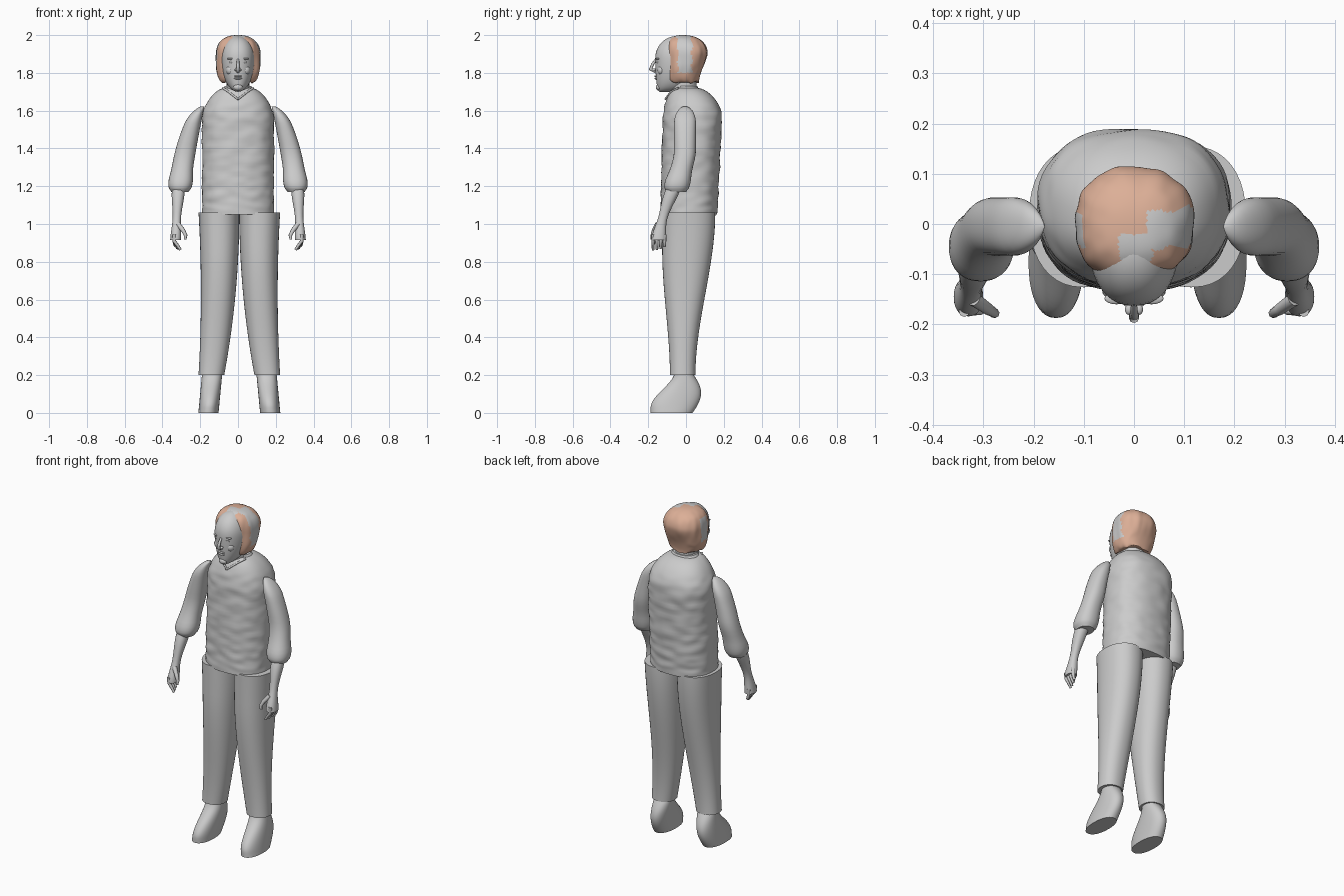
import bpy, bmesh, math
from mathutils import Vector, noise

cube = bpy.data.objects.get("Cube")
if cube:
    bpy.data.objects.remove(cube, do_unlink=True)


def material(name, rgb):
    mat = bpy.data.materials.new(name)
    mat.use_nodes = True
    mat.diffuse_color = (*rgb, 1)
    mat.node_tree.nodes["Principled BSDF"].inputs["Base Color"].default_value = (*rgb, 1)
    return mat


GREY = material("plain grey", (.6, .6, .6))
PEACH = material("peach hair", (.72, .43, .31))


def mix(start, end, t):
    return start + (end - start) * t


def ease(t):
    t = max(0, min(1, t))
    return t * t * (3 - 2 * t)


def dome(t, start, power=2):
    """Stay at one until start, then round off towards the end."""
    u = max(0, (t - start) / (1 - start))
    return max(.03, max(0, 1 - u ** power) ** (1 / power))


def finish(name, bm, mats):
    bmesh.ops.recalc_face_normals(bm, faces=bm.faces)
    mesh = bpy.data.meshes.new(name)
    bm.to_mesh(mesh)
    bm.free()
    obj = bpy.data.objects.new(name, mesh)
    bpy.context.collection.objects.link(obj)
    for mat in mats:
        mesh.materials.append(mat)
    bpy.ops.object.select_all(action='DESELECT')
    bpy.context.view_layer.objects.active = obj
    obj.select_set(True)
    bpy.ops.object.shade_smooth_by_angle(angle=math.radians(50))
    return obj


def loft(name, bottom, top, outline, side=1, segments=40, rows=24, power=.9,
         mats=(GREY,), shape=None, rule=None):
    """Skin level ovals; outline(t) gives their low x, high x, low y, high y."""
    bm = bmesh.new()
    rings = []
    for row in range(rows + 1):
        t = (1 - math.cos(math.pi * row / rows)) / 2
        left, right, front, back = outline(t)
        ring = []
        for k in range(segments):
            angle = math.tau * k / segments
            c, s = math.cos(angle), math.sin(angle)
            u = (1 + math.copysign(abs(c) ** power, c)) / 2
            v = (1 + math.copysign(abs(s) ** power, s)) / 2
            co = Vector((side * mix(left, right, u), mix(front, back, v), mix(bottom, top, t)))
            ring.append(bm.verts.new(shape(co) if shape else co))
        rings.append(ring)
    for lower, upper in zip(rings, rings[1:]):
        for k in range(segments):
            n = (k + 1) % segments
            bm.faces.new((lower[k], lower[n], upper[n], upper[k]))
    bm.faces.new(rings[0])
    bm.faces.new(rings[-1])
    if rule:
        for face in bm.faces:
            face.material_index = rule(face.calc_center_median())
    return finish(name, bm, mats)


def ball(name, location, size):
    bm = bmesh.new()
    bmesh.ops.create_uvsphere(bm, u_segments=16, v_segments=10, radius=1)
    obj = finish(name, bm, [GREY])
    obj.location, obj.scale = location, size


def tube(name, points, start_radius, end_radius):
    curve = bpy.data.curves.new(name, 'CURVE')
    curve.dimensions = '3D'
    curve.bevel_depth = 1
    curve.bevel_resolution = 2
    curve.use_fill_caps = True
    spline = curve.splines.new('POLY')
    spline.points.add(len(points) - 1)
    for i, (point, co) in enumerate(zip(spline.points, points)):
        point.co = (*co, 1)
        point.radius = mix(start_radius, end_radius, i / (len(points) - 1))
    spline.use_smooth = True
    curve.materials.append(GREY)
    obj = bpy.data.objects.new(name, curve)
    bpy.context.collection.objects.link(obj)


# Crumpled shirt with rounded shoulders
def shirt(t):
    round_off = dome(t, .75, 1.7)
    half = mix(.07, .19, round_off)
    depth = mix(.06, mix(.15, .16, t), round_off)
    middle = mix(0, mix(.015, .04, t), round_off)
    return -half, half, middle - depth, middle + depth


def crumple(co):
    amount = ease((co.z - 1.05) * 20) * ease((1.66 - co.z) * 20)
    out = Vector((co.x, co.y, 0)).normalized()
    return co + out * amount * .006 * noise.noise(Vector((co.x * 14, co.y * 14, co.z * 26)))


loft("shirt_body", 1.05, 1.72, shirt, segments=72, rows=64, power=.85, shape=crumple)


# Collar and neck
def collar(t):
    half = mix(.11, .07, t)
    return -half, half, -.05, mix(.08, .06, t)


loft("collar", 1.68, 1.73, collar, rows=4)
loft("neck", 1.66, 1.8, lambda t: (-.06, .06, -.08, .055), rows=4)
for side in (1, -1):
    tube("collar_edge", [(side * .08, -.04, 1.72), (side * .05, -.08, 1.7), (0, -.11, 1.66)],
         .006, .005)


# Head
def head(t):
    crown, jaw = dome(t, .6), dome(1 - t, .4)
    half = .09 * crown * jaw
    front = mix(-.05, mix(-.14, -.163, jaw), crown)
    back = mix(-.05, mix(-.09, .09, jaw), crown)
    return -half, half, front, back


loft("head", 1.7, 1.995, head)

# Face
tube("nose", [(0, -.16, 1.87), (0, -.177, 1.845), (0, -.188, 1.82), (0, -.16, 1.81)], .006, .012)
for lip, height in (("upper_lip", 1.782), ("lower_lip", 1.77)):
    ball(lip, (0, -.158, height), (.022, .01, .005))
ball("chin", (0, -.145, 1.724), (.024, .015, .017))
for side in (1, -1):
    ball("nostril", (side * .01, -.17, 1.816), (.008, .011, .007))
    ball("eye", (side * .033, -.146, 1.857), (.015, .012, .008))
    ball("brow", (side * .035, -.148, 1.875), (.024, .012, .005))
    ball("cheek", (side * .04, -.13, 1.815), (.024, .022, .026))


# Hair with bare bands over the ears and along the parting
def hair(t):
    crown = dome(t, .55, 2.4)
    half = crown * mix(.08, .118, dome(1 - t, .6))
    return -half, half, mix(-.02, mix(-.1, -.12, t), crown), mix(-.02, mix(.07, .115, ease(t * 1.5)), crown)


def strands(co):
    n = noise.noise(Vector((co.x * 30, co.y * 30, co.z * 7)))
    drop = .012 * n * ease((1.83 - co.z) * 20)
    return co + Vector((co.x * n * .04, co.y * n * .04, drop))


def bare_skin(c):
    wobble = .012 * noise.noise(c * 25)
    right_band = c.x < -.06 and -.045 < c.y < .02 and 1.82 < c.z < 1.955
    left_band = c.x > .025 and -.045 < c.y - wobble < .03 and c.z > 1.8
    parting = abs(c.x + wobble) < .03 and c.y < -.02 and c.z > 1.9
    return int(right_band or left_band or parting)


loft("hair", 1.752, 2, hair, segments=80, rows=64, power=.85, mats=(PEACH, GREY),
     shape=strands, rule=bare_skin)


# Sleeve with a rolled cuff
def sleeve(t):
    cap = dome(t, .8)
    roll = .01 * math.exp(-(t * 9 - 1) ** 2) - .01 * ease(1 - t * 20)
    inner = mix(.255, .178, t ** 1.2)
    outer = mix(.36, .24, t * t)
    middle, depth = mix(-.05, -.005, ease(t * 2)), (.058 + roll) * cap
    return inner - roll, mix(inner + .01, outer, cap) + roll, middle - depth, middle + depth


# Forearm narrowing to the wrist, then widening to the palm
def forearm(t):
    palm, elbow = ease(1 - t * 2.5), ease(t * 2 - .8)
    half = .022 + .007 * palm + .012 * elbow
    depth = .025 + .014 * palm + .014 * elbow
    across, along = mix(.33, .315, t), mix(-.145, -.06, t ** 1.5)
    return across - half, across + half, along - depth, along + depth


def trouser_leg(t):
    return (.08 * (1 - t) ** 2, .203 + .013 * (2 * t - 1) ** 2,
            mix(-.085, -.126, ease(t * 1.3)), mix(.05, .155, ease(t)))


def shoe(t):
    return (mix(.11, .09, t), mix(.217, .197, t),
            mix(-.187, -.06, ease(t * 1.1 - .15)), .035 + .045 * math.sin(math.pi * t))


for label, side in (("left", 1), ("right", -1)):
    loft(label + "_sleeve", 1.17, 1.623, sleeve, side)
    loft(label + "_forearm", .915, 1.2, forearm, side, segments=24)
    # Fingers, the front ones curling further inward
    for i in range(4):
        y, curl = -.174 + i * .02, .034 - i * .008
        tube(label + "_finger", [(side * .338, y, .945), (side * .338, y, .91),
                                 (side * (.338 - curl / 2), y, .888),
                                 (side * (.338 - curl), y, .863 + i * i * .002)], .011, .007)
    tube(label + "_thumb", [(side * .318, -.15, 1), (side * .29, -.17, .965),
                            (side * .277, -.178, .94), (side * .28, -.18, .918)], .014, .007)
    for part, low, high, outline in (("_trouser_leg", .2, 1.06, trouser_leg), ("_shoe", 0, .21, shoe)):
        leg = loft(label + part, low, high, outline, side)
        leg.location.x = .007
